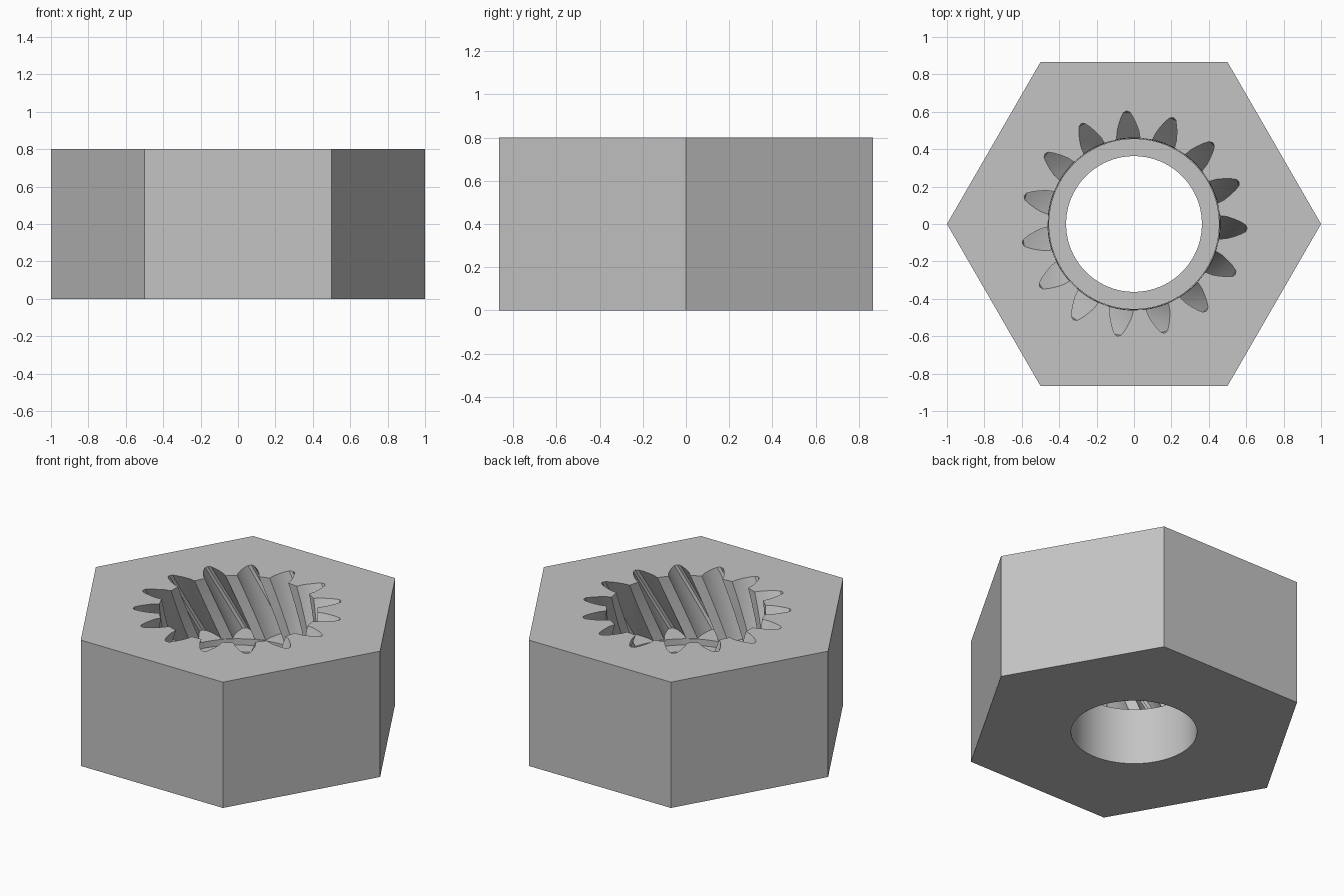
import bpy, bmesh
from math import radians, sin, cos, tau

cube = bpy.data.objects.get("Cube")
if cube:
    bpy.data.objects.remove(cube, do_unlink=True)

HEIGHT = 0.8
GROOVE_FLOOR = 0.4
BORE_FLOOR = 0.36
TEETH = 15
TWIST = radians(21)
PHASE = radians(-2.2)
ROOT = 0.46
LAYERS = 10

bm = bmesh.new()


def loop(outline, z, turn=0):
    """Closed ring of vertices from (radius, angle) pairs."""
    return [bm.verts.new((r * cos(a + turn), r * sin(a + turn), z)) for r, a in outline]


def circle(radius, sides):
    return [(radius, tau * i / sides) for i in range(sides)]


def wall(low, high):
    """Quads between two rings of equal count."""
    for i in range(len(low)):
        j = (i + 1) % len(low)
        bm.faces.new((low[i], low[j], high[j], high[i]))


def flat_ring(outer, inner):
    """Flat face between an outer ring and a hole."""
    edges = []
    for ring in (outer, inner):
        for i in range(len(ring)):
            pair = (ring[i], ring[(i + 1) % len(ring)])
            edges.append(bm.edges.get(pair) or bm.edges.new(pair))
    bmesh.ops.triangle_fill(bm, edges=edges, use_beauty=True, normal=(0, 0, 1))


# Groove outline: tapering slots with curved flanks
flank = [(ROOT, 0.063), (0.5, 0.059), (0.535, 0.048), (0.57, 0.034), (0.598, 0.018)]
slot = [(r, -w / r) for r, w in flank] + [(0.606, 0)] + [(r, w / r) for r, w in reversed(flank)]
grooves = [(r, a + tau * i / TEETH) for i in range(TEETH) for r, a in slot]

# Hexagonal outside
hex_low, hex_high = (loop(circle(1, 6), z) for z in (0, HEIGHT))
wall(hex_low, hex_high)

# Narrow through hole and the wider bore above it
hole_low, hole_high = (loop(circle(0.363, 90), z) for z in (0, BORE_FLOOR))
wall(hole_low, hole_high)
bore_low, bore_high = (loop(circle(0.454, 90), z) for z in (BORE_FLOOR, GROOVE_FLOOR))
wall(bore_low, bore_high)

# Helical grooves
twisted = []
for k in range(LAYERS + 1):
    t = k / LAYERS
    z = GROOVE_FLOOR + (HEIGHT - GROOVE_FLOOR) * t
    twisted.append(loop(grooves, z, PHASE + TWIST * (t - 1)))
for low, high in zip(twisted, twisted[1:]):
    wall(low, high)

# Flat faces: bottom, bore floor, groove floor, top
flat_ring(hex_low, hole_low)
flat_ring(bore_low, hole_high)
flat_ring(twisted[0], bore_high)
flat_ring(hex_high, twisted[-1])

bmesh.ops.recalc_face_normals(bm, faces=bm.faces)
mesh = bpy.data.meshes.new("hex_nut")
bm.to_mesh(mesh)
bm.free()
nut = bpy.data.objects.new("hex_nut", mesh)
bpy.context.collection.objects.link(nut)

# Plain grey metal
grey = bpy.data.materials.new("light_grey")
grey.use_nodes = True
grey.diffuse_color = (0.55, 0.55, 0.55, 1)
grey.node_tree.nodes["Principled BSDF"].inputs["Base Color"].default_value = grey.diffuse_color
mesh.materials.append(grey)

# Smooth the round walls, keep the edges crisp
for obj in bpy.context.selected_objects:
    obj.select_set(False)
bpy.context.view_layer.objects.active = nut
nut.select_set(True)
bpy.ops.object.shade_smooth_by_angle(angle=radians(30))
